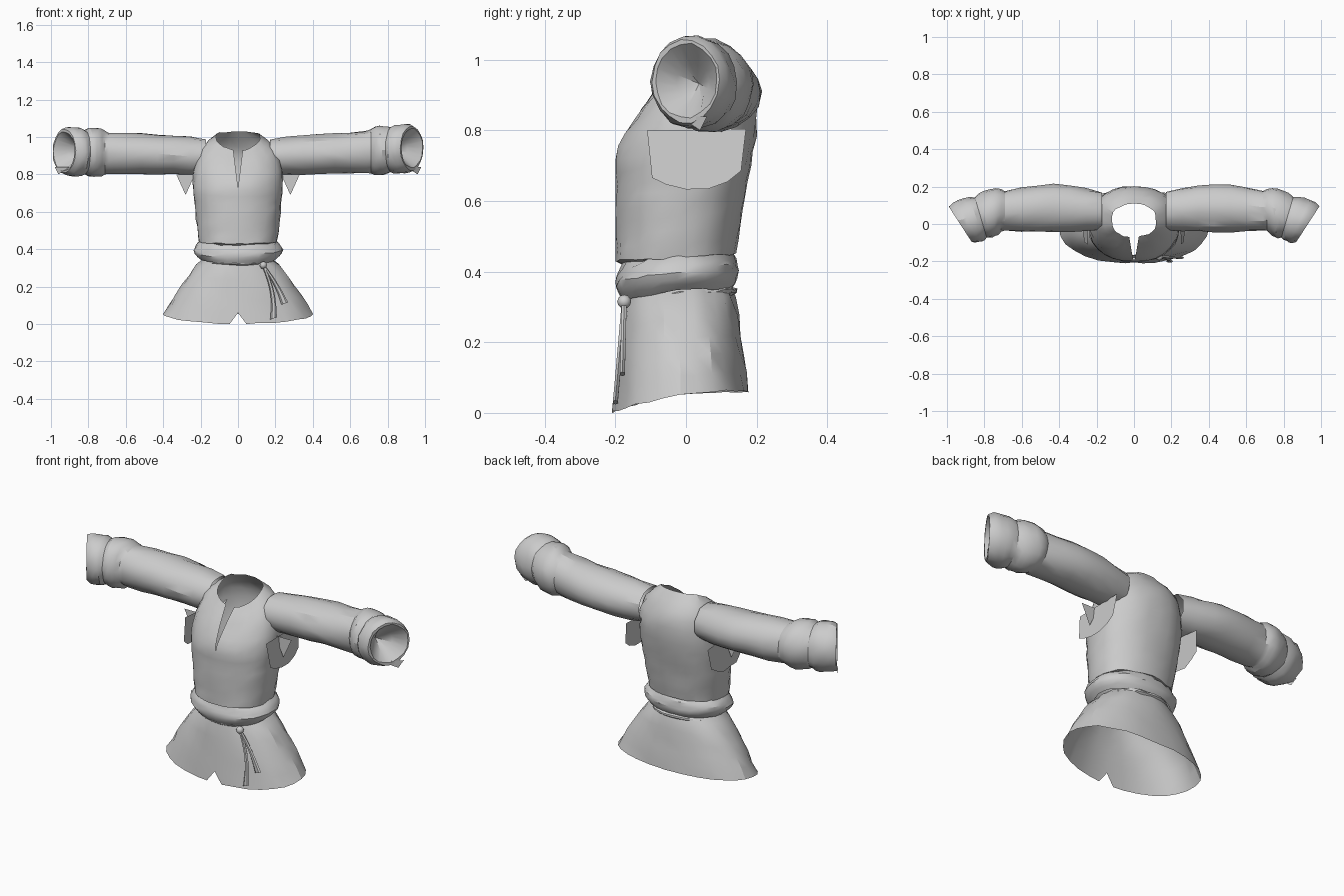
import bpy, bmesh, random
from math import sin, cos, pi, radians, copysign
from mathutils import Vector

random.seed(4)
if "Cube" in bpy.data.objects:
    bpy.data.objects.remove(bpy.data.objects["Cube"])

cloth = bpy.data.materials.new("grey cloth")
cloth.use_nodes = True
cloth.diffuse_color = (0.6, 0.6, 0.6, 1)
shader = cloth.node_tree.nodes["Principled BSDF"]
shader.inputs["Base Color"].default_value = cloth.diffuse_color


def finish(name, bm):
    mesh = bpy.data.meshes.new(name)
    bm.to_mesh(mesh)
    bm.free()
    mesh.materials.append(cloth)
    part = bpy.data.objects.new(name, mesh)
    bpy.context.collection.objects.link(part)
    bpy.ops.object.select_all(action="DESELECT")
    part.select_set(True)
    bpy.context.view_layer.objects.active = part
    bpy.ops.object.shade_smooth_by_angle(angle=radians(28))


def loft(name, rings, flip=False):
    """Skin a list of rings; each ring starts and ends on the same seam."""
    bm = bmesh.new()
    rows = [[bm.verts.new(point) for point in ring] for ring in rings]
    for lower, upper in zip(rows, rows[1:]):
        for i in range(len(lower) - 1):
            bm.faces.new((lower[i], lower[i + 1], upper[i + 1], upper[i]))
    bmesh.ops.remove_doubles(bm, verts=bm.verts, dist=0.0005)
    if flip:
        bmesh.ops.reverse_faces(bm, faces=bm.faces)
    finish(name, bm)


def patch(name, points):
    bm = bmesh.new()
    bm.faces.new([bm.verts.new(point) for point in points])
    finish(name, bm)


def steps(count):
    return [i / count for i in range(count + 1)]


def beyond(t, start):
    """Zero up to the start value, then a rise to one."""
    return max(0, (t - start) / (1 - start))


def wrinkle():
    return random.uniform(-0.004, 0.004)


def rounded(value):
    return copysign(abs(value) ** 0.9, value)


def body_ring(z_front, z_back, half_width, y_front, y_back, lift=0, gap=0):
    """Oval ring tilted from front to back, with an optional slit at the front."""
    points = []
    for t in steps(28):
        angle = 2 * pi * t - pi / 2
        c, s = cos(angle), sin(angle)
        x = half_width * rounded(c)
        y = (y_front + y_back) / 2 + (y_back - y_front) / 2 * rounded(s)
        z = z_front + (z_back - z_front) * (1 + s) / 2 + lift * c * c
        if t in (0, 1):
            x = gap if t == 0 else -gap
        else:
            crease = wrinkle()
            x, y, z = x + crease * c, y + crease * s, z + crease
        points.append((x, y, z))
    return points


def waist_ring(t):
    """Cloth bloused over the belt."""
    bulge = sin(pi * t)
    z = 0.32 + 0.1 * t
    return body_ring(z, z + 0.03, 0.2 + 0.04 * bulge,
                     -0.18 - 0.02 * bulge, 0.13 + 0.02 * bulge, lift=0.01)


def chest_ring(t):
    """Chest rising into sloping shoulders and the slit neckline."""
    shoulder, slit = beyond(t, 0.7), beyond(t, 0.6)
    return body_ring(0.43 + 0.5 * t, 0.45 + 0.58 * t,
                     0.21 + 0.03 * min(1, 2 * t) - 0.12 * shoulder ** 1.5,
                     -0.2 + 0.13 * slit ** 1.3,
                     0.14 + 0.06 * min(1, 1.7 * t) - 0.09 * shoulder ** 2,
                     lift=0.03 * sin(pi * shoulder) + 0.02 * shoulder,
                     gap=0.025 * slit)


def skirt_ring(t):
    """Flared skirt, notched at the front of the hem."""
    flare = t ** 0.7
    return body_ring(0.36 - 0.36 * t, 0.38 - 0.32 * t, 0.15 + 0.25 * flare,
                     -0.165 - 0.045 * flare, 0.12 + 0.06 * flare,
                     lift=0.02 * t, gap=0.045 if t == 1 else 0)


def belt_ring(t):
    half_width = 0.17 + 0.015 * sin(pi * t)
    z = 0.31 + 0.03 * t
    return body_ring(z, z + 0.02, half_width, -half_width, half_width - 0.04)


# Tunic body, skirt and belt
loft("tunic_body", [waist_ring(t) for t in steps(6)] + [chest_ring(t) for t in steps(14)])
loft("skirt", [skirt_ring(t) for t in steps(6)], flip=True)
loft("belt", [belt_ring(t) for t in steps(3)])


def sleeve_ring(centre, depth, height, turn=0):
    """Ring across the arm, turned about the vertical."""
    points = []
    for t in steps(18)[:-1]:
        reach = depth * cos(2 * pi * t)
        rise = height * sin(2 * pi * t)
        if depth:
            reach, rise = reach + wrinkle(), rise + wrinkle()
        points.append(centre + Vector((reach * sin(turn), reach * cos(turn), rise)))
    return points + points[:1]


def arm_ring(t):
    centre = Vector((0.17 + 0.52 * t, 0.07 + 0.015 * sin(pi * t), 0.895 + 0.025 * t))
    return sleeve_ring(centre, 0.1 + 0.023 * sin(pi * t) + 0.008 * t, 0.095 + 0.017 * t ** 0.5)


def cuff_centre(t):
    return Vector((0.71 + 0.22 * t, 0.075 - 0.075 * t, 0.925 + 0.015 * t))


def cuff_ring(t):
    """Two rolls of cloth bending forward to the wrist."""
    radius = 0.112 + 0.014 * abs(sin(2 * pi * t)) ** 0.5
    return sleeve_ring(cuff_centre(t), radius, radius + 0.006, radians(33) * t)


def funnel_ring(t):
    """Cloth tapering inward from the cuff opening."""
    radius = 0.105 * (1 - t)
    return sleeve_ring(cuff_centre(1 - t / 2), radius, radius, radians(33))


for side, label in ((1, "left"), (-1, "right")):
    # Sleeve, cuff and inner funnel in one skin
    rings = ([arm_ring(t) for t in steps(6)] + [cuff_ring(t) for t in steps(10)]
             + [funnel_ring(t) for t in steps(2)])
    for ring in rings:
        for i, point in enumerate(ring):
            droop = 0 if side > 0 else 0.02 * beyond(point.x, 0.5)
            ring[i] = (side * point.x, point.y, point.z - droop)
    loft(label + "_sleeve", rings, flip=side > 0)

    # Torn cloth hanging at the armhole
    panel = []
    for t in steps(7):
        drop = 0.17 * sin(pi * t) ** 0.4 if 0 < t < 1 else 0
        drop += 4 * wrinkle()
        panel.append((side * (0.25 + drop / 8), 0.03 - 0.14 * cos(pi * t), 0.8 - drop))
    patch(label + "_side_panel", panel)
    patch(label + "_armpit_flap", [(side * x, 0, z) for x, z in
                                   ((0.23, 0.8), (0.33, 0.8), (0.28, 0.69))])
    # Loose corner under the cuff
    patch(label + "_cuff_tatter", [(side * x, x - 0.92, z) for x, z in
                                   ((0.9, 0.84), (0.98, 0.84), (0.96, 0.8))])

# Belt knot
knot = Vector((0.135, -0.175, 0.315))
bm = bmesh.new()
bmesh.ops.create_icosphere(bm, subdivisions=2, radius=0.02)
bmesh.ops.translate(bm, verts=bm.verts, vec=knot)
finish("belt_knot", bm)


def hanging_tie(name, end, sway):
    """Flat strip from the knot, widening towards its end."""
    rings = []
    for t in steps(7):
        centre = knot.lerp(end, t) + Vector((sway * sin(pi * t), 0, 0))
        width = 0.008 + 0.01 * t * t
        rings.append([centre + Vector((width * cos(a), 0.008 * sin(a), width * cos(a) / 3))
                      for a in (2 * pi * u for u in steps(6))])
    loft(name, [[knot] * 7] + rings + [[end] * 7], flip=True)


hanging_tie("long_tie", Vector((0.19, -0.2, 0.03)), 0.02)
hanging_tie("short_tie", Vector((0.25, -0.18, 0.11)), 0.01)
